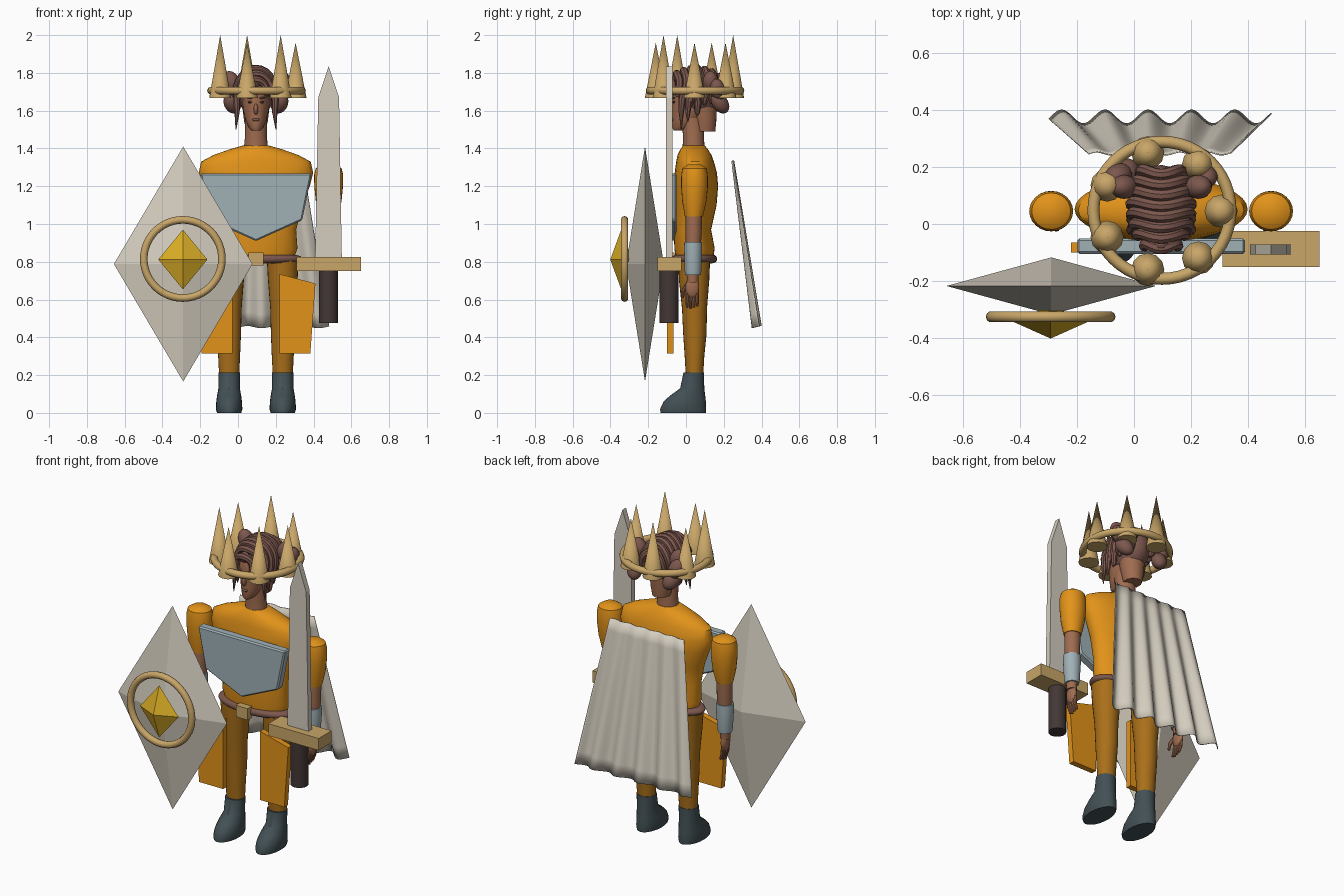
import bpy, bmesh
from math import sin, cos, pi, sqrt, radians
from mathutils import Vector

cube = bpy.data.objects.get("Cube")
if cube:
    bpy.data.objects.remove(cube, do_unlink=True)

CX, CY = 0.095, 0.045          # body axis


def material(name, *rgb):
    m = bpy.data.materials.new(name)
    m.use_nodes = True
    m.diffuse_color = (*rgb, 1)
    m.node_tree.nodes["Principled BSDF"].inputs["Base Color"].default_value = (*rgb, 1)
    return m


ORANGE = material("orange cloth", .76, .29, .01)
UMBER = material("dark orange leggings", .40, .16, .01)
STEEL = material("blue steel", .35, .44, .47)
IVORY = material("ivory", .66, .61, .52)
BRASS = material("brass", .58, .38, .14)
GOLD = material("gem gold", .70, .42, .02)
SKIN = material("skin", .35, .15, .08)
HAIR = material("brown hair", .20, .095, .075)
SLATE = material("slate leather", .055, .08, .09)
GRIP = material("dark grip", .055, .038, .036)


def finish(ob, name, mat, smooth=True):
    ob.name = name
    ob.data.materials.clear()
    ob.data.materials.append(mat)
    if smooth:
        bpy.ops.object.select_all(action="DESELECT")
        ob.select_set(True)
        bpy.context.view_layer.objects.active = ob
        bpy.ops.object.shade_smooth_by_angle(angle=radians(40))
    return ob


def from_bmesh(bm, name, mat, smooth=True):
    bmesh.ops.recalc_face_normals(bm, faces=bm.faces)
    me = bpy.data.meshes.new(name)
    bm.to_mesh(me)
    bm.free()
    ob = bpy.data.objects.new(name, me)
    bpy.context.collection.objects.link(ob)
    return finish(ob, name, mat, smooth)


def loft(name, mat, cx, sections, n=24):
    """Stack of ellipses given as (z, centre y, radius x, radius y)."""
    bm = bmesh.new()
    rings = [[bm.verts.new((cx + rx * cos(2 * pi * i / n), cy + ry * sin(2 * pi * i / n), z))
              for i in range(n)] for z, cy, rx, ry in sections]
    for a, b in zip(rings, rings[1:]):
        for i in range(n):
            bm.faces.new((a[i], a[(i + 1) % n], b[(i + 1) % n], b[i]))
    bm.faces.new(rings[0])
    bm.faces.new(rings[-1])
    return from_bmesh(bm, name, mat)


def prism(name, mat, outline, y0, y1, bevel=0):
    """Plate with an (x, z) outline."""
    bm = bmesh.new()
    front, back = ([bm.verts.new((x, y, z)) for x, z in outline] for y in (y0, y1))
    bm.faces.new(front)
    bm.faces.new(back)
    for i in range(len(outline)):
        j = (i + 1) % len(outline)
        bm.faces.new((front[i], front[j], back[j], back[i]))
    if bevel:
        bmesh.ops.bevel(bm, geom=bm.edges[:], offset=bevel, segments=1, affect="EDGES")
    return from_bmesh(bm, name, mat, False)


def box(name, mat, x0, x1, y0, y1, z0, z1):
    return prism(name, mat, [(x0, z0), (x1, z0), (x1, z1), (x0, z1)], y0, y1)


def ball(name, mat, loc, scale, rot=(0, 0, 0)):
    bpy.ops.mesh.primitive_uv_sphere_add(segments=20, ring_count=12, location=loc, rotation=rot)
    bpy.context.object.scale = scale
    return finish(bpy.context.object, name, mat)


def ring(name, mat, loc, major, minor, rot=(0, 0, 0), scale=(1, 1, 1)):
    bpy.ops.mesh.primitive_torus_add(location=loc, rotation=rot, major_radius=major,
                                     minor_radius=minor, major_segments=48, minor_segments=10)
    bpy.context.object.scale = scale
    return finish(bpy.context.object, name, mat)


def diamond(name, mat, c, rx, ry, rz):
    bm = bmesh.new()
    c = Vector(c)
    mid = [bm.verts.new(c + Vector(v)) for v in ((rx, 0, 0), (0, 0, rz), (-rx, 0, 0), (0, 0, -rz))]
    for s in (-ry, ry):
        tip = bm.verts.new(c + Vector((0, s, 0)))
        for i in range(4):
            bm.faces.new((mid[i], mid[(i + 1) % 4], tip))
    return from_bmesh(bm, name, mat, False)


def strand(name, mat, points, radius, taper=None):
    cu = bpy.data.curves.new(name, "CURVE")
    cu.dimensions = "3D"
    cu.bevel_depth, cu.bevel_resolution, cu.use_fill_caps = radius, 2, True
    sp = cu.splines.new("POLY")
    sp.points.add(len(points) - 1)
    for i, (p, co) in enumerate(zip(sp.points, points)):
        p.co = (*co, 1)
        p.radius = taper[i] if taper else 1
    ob = bpy.data.objects.new(name, cu)
    bpy.context.collection.objects.link(ob)
    bpy.ops.object.select_all(action="DESELECT")
    ob.select_set(True)
    bpy.context.view_layer.objects.active = ob
    bpy.ops.object.convert(target="MESH")
    return finish(bpy.context.object, name, mat)


# Torso, belt and buckle
loft("torso", ORANGE, CX, [
    (.79, CY, .19, .095), (.87, CY, .22, .107), (.97, .035, .213, .098), (1.1, .048, .245, .114),
    (1.2, .052, .285, .118), (1.27, .052, .303, .112), (1.33, .048, .29, .1),
    (1.365, .045, .225, .09), (1.395, .043, .14, .073), (1.415, .042, .07, .058)], 36)
ring("belt", HAIR, (CX, CY, .815), .1, .02, scale=(2.05, 1, 1.1))
box("buckle", BRASS, .055, .135, -.1, -.06, .78, .85)

# Breastplate
prism("breastplate", STEEL, [(-.2, 1.267), (.39, 1.267), (.34, 1.02), (.095, .91), (-.15, 1.02)],
      -.105, -.05, .008)

for side, s in (("right", -1), ("left", 1)):
    # Legs, boots and hip plates
    lx = CX + s * .142
    loft(side + "_leg", UMBER, lx, [(.18, .045, .052, .045), (.3, .045, .058, .052),
         (.42, .047, .063, .062), (.55, .045, .066, .066), (.7, .043, .078, .08),
         (.82, .043, .085, .085)])
    loft(side + "_boot", SLATE, lx, [(0, -.015, .064, .12), (.02, -.015, .07, .122),
         (.06, -.007, .068, .112), (.09, .008, .064, .094), (.13, .033, .057, .064),
         (.215, .041, .057, .054)])
    prism(side + "_hip_plate", ORANGE, [(CX + s * x, z) for x, z in
          ((.125, .735), (.315, .685), (.288, .315), (.125, .315))], -.1, -.065)
    # Arms
    ax = CX + s * .385
    loft(side + "_sleeve", ORANGE, ax, [(1.04, .042, .05, .048), (1.12, .044, .068, .064),
         (1.2, CY, .076, .071), (1.26, CY, .077, .07), (1.295, CY, .068, .064),
         (1.315, CY, .035, .035)])
    loft(side + "_forearm", SKIN, ax, [(.69, .035, .028, .03), (.8, .037, .034, .035),
         (.95, .04, .045, .043), (1.06, .042, .045, .043)])
    loft(side + "_bracer", STEEL, ax, [(.73, .037, .039, .041), (.75, .037, .043, .044),
         (.87, .038, .051, .048), (.905, .038, .05, .047)])
    ball(side + "_palm", SKIN, (ax, .033, .665), (.02, .037, .055))
    for i in range(4):
        y = .006 + i * .018
        strand(f"{side}_finger_{i + 1}", SKIN, [(ax, y, .645), (ax - s * .004, y, .6),
               (ax - s * .016, y, .552 + .006 * abs(i - 1))], .0095, [1, 1, .7])
    strand(side + "_thumb", SKIN, [(ax, .01, .69), (ax - s * .018, -.016, .645),
           (ax - s * .022, -.018, .61)], .011, [1, 1, .7])

# Neck, head and face
loft("neck", SKIN, CX, [(1.38, .04, .066, .06), (1.46, .04, .058, .055), (1.56, .035, .058, .06)])
loft("nape", SKIN, CX, [(1.49, .1, .05, .055), (1.54, .1, .062, .06), (1.64, .09, .075, .075)])
loft("head", SKIN, CX, [(1.495, -.035, .022, .03), (1.51, -.025, .038, .047),
     (1.55, .005, .055, .078), (1.6, .02, .068, .093), (1.66, .025, .074, .1),
     (1.72, .03, .077, .105), (1.77, .035, .062, .085), (1.81, .04, .02, .03)], 28)
ball("nose", SKIN, (CX, -.074, 1.607), (.012, .02, .03), (.3, 0, 0))
ball("lips", HAIR, (CX, -.07, 1.552), (.02, .009, .008))
for side, s in (("right", -1), ("left", 1)):
    ball(side + "_eye", GRIP, (CX + s * .03, -.064, 1.645), (.013, .007, .006))
    ball(side + "_brow", HAIR, (CX + s * .031, -.065, 1.668), (.02, .009, .005), (0, -s * .12, 0))

# Hair: cap, rows across the skull, gathered sides and locks
ball("hair_cap", HAIR, (CX, .07, 1.7), (.102, .137, .125))
for i in range(8):
    y = -.078 + i * .037
    k = sqrt(1 - ((y - .06) / .165) ** 2)
    low = -10 if i < 3 else -28
    angles = [radians(low + (180 - 2 * low) * j / 16) for j in range(17)]
    strand(f"hair_row_{i + 1}", HAIR,
           [(CX + .105 * k * cos(a), y + .008 * sin(3 * a), 1.69 + .133 * k * sin(a))
            for a in angles], .021, [.4] + [1] * 15 + [.4])
for side, s in (("right", -1), ("left", 1)):
    for i, (dx, y, z) in enumerate(((.13, .13, 1.75), (.15, .17, 1.71), (.125, .18, 1.64))):
        ball(f"{side}_side_hair_{i + 1}", HAIR, (CX + s * dx, y, z), (.045, .042, .062),
             (.3 * i, s * .4, 0))
    for i, (y, z) in enumerate(((-.025, 1.5), (.01, 1.54), (.06, 1.57))):
        strand(f"{side}_lock_{i + 1}", HAIR, [(CX + s * .085, y + .03, 1.74),
               (CX + s * .103, y + .005, 1.66), (CX + s * .1, y, 1.59),
               (CX + s * .106, y, z)], .02, [1, 1, .7, .1])
ball("forelock", HAIR, (CX, -.07, 1.755), (.028, .028, .032))

# Crown
ring("crown_band", BRASS, (CX + .003, CY + .003, 1.706), .24, .021)
for k in range(7):
    a = 2 * pi * k / 7
    top = 2.0 if k in (2, 4, 6) else 1.96
    bpy.ops.mesh.primitive_cone_add(vertices=12, radius1=.058, depth=top - 1.667, location=(
        CX + .21 * cos(a), CY + .21 * sin(a), (top + 1.667) / 2))
    finish(bpy.context.object, f"crown_spike_{k + 1}", BRASS)

# Sword
prism("sword_blade", IVORY, [(.408, .8), (.55, .8), (.535, 1.67), (.48, 1.835), (.425, 1.67)],
      -.106, -.072)
box("sword_guard", BRASS, .31, .65, -.15, -.025, .752, .825)
bpy.ops.mesh.primitive_cylinder_add(vertices=20, radius=.05, depth=.29, location=(.479, -.09, .622))
finish(bpy.context.object, "sword_grip", GRIP)

# Shield
diamond("shield", IVORY, (-.29, -.217, .788), .367, .1, .622)
ring("shield_ring", BRASS, (-.292, -.325, .815), .207, .02, (pi / 2, 0, 0))
diamond("shield_gem", GOLD, (-.292, -.343, .812), .13, .058, .158)

# Pleated cape
bm = bmesh.new()
cols, rows = 84, 12
grid = []
for r in range(rows + 1):
    v = r / rows
    grid.append([])
    for c in range(cols + 1):
        u = c / cols
        wave = cos(2 * pi * 5.15 * (u - .06))
        grid[-1].append(bm.verts.new((CX - .005 + (.5 + .28 * v) * (u - .5),
                                      .25 + .127 * v + (.005 + .019 * v) * wave,
                                      1.335 - .88 * v + .006 * v * wave)))
for r in range(rows):
    for c in range(cols):
        bm.faces.new((grid[r][c], grid[r][c + 1], grid[r + 1][c + 1], grid[r + 1][c]))
cape = from_bmesh(bm, "cape", IVORY)
cape.modifiers.new("thickness", "SOLIDIFY").thickness = .005
